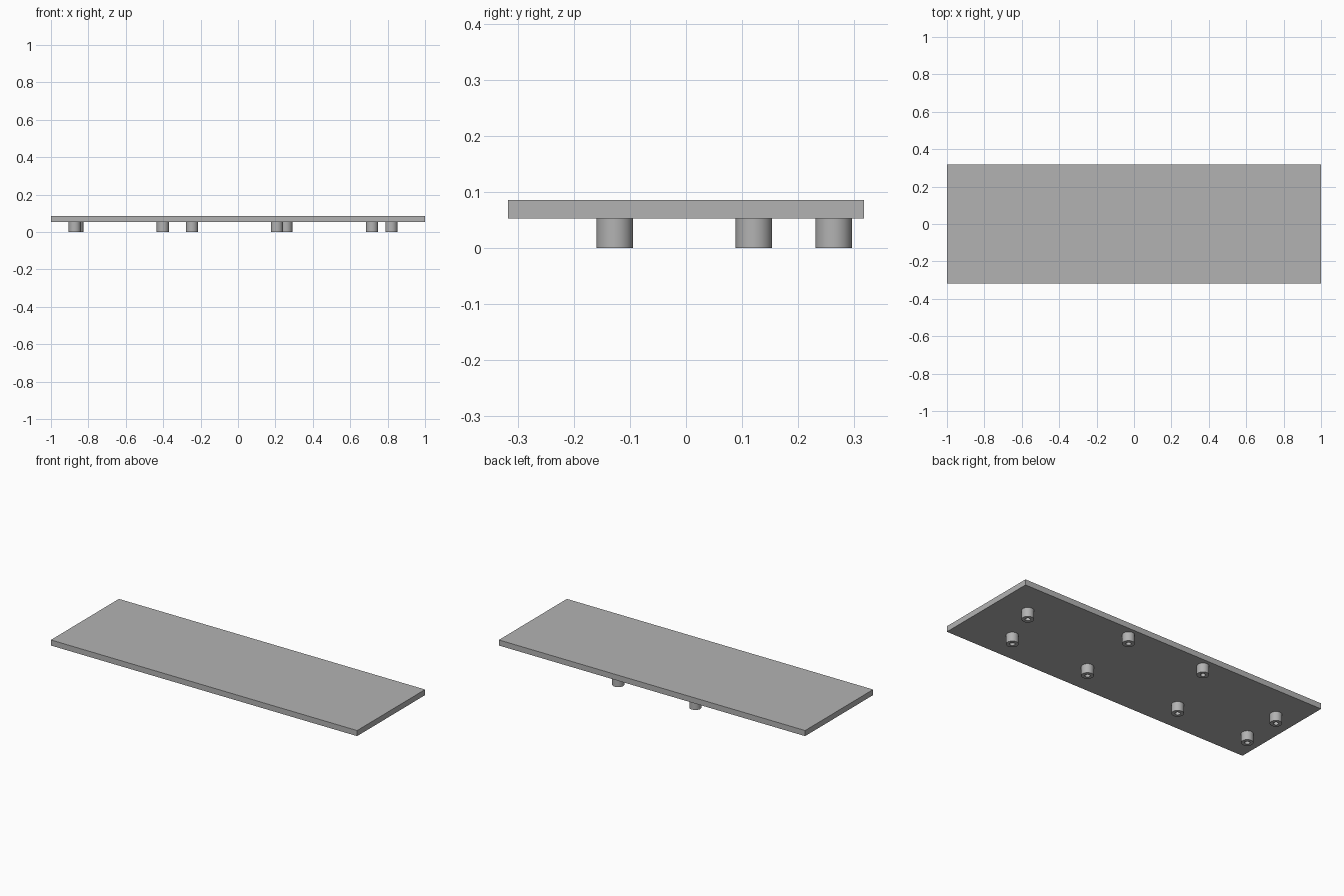
import bpy, bmesh, math

if "Cube" in bpy.data.objects:
    bpy.data.objects.remove(bpy.data.objects["Cube"])

PLATE_BOTTOM, PLATE_TOP = 0.053, 0.086
PEG_R, HOLE_R, SIDES = 0.0325, 0.014, 48

grey = bpy.data.materials.new("light grey")
grey.diffuse_color = (0.45, 0.45, 0.45, 1)
grey.use_nodes = True
grey.node_tree.nodes["Principled BSDF"].inputs["Base Color"].default_value = grey.diffuse_color


def finish(name, bm):
    bmesh.ops.recalc_face_normals(bm, faces=bm.faces[:])
    mesh = bpy.data.meshes.new(name)
    bm.to_mesh(mesh)
    bm.free()
    mesh.materials.append(grey)
    obj = bpy.data.objects.new(name, mesh)
    bpy.context.collection.objects.link(obj)
    return obj


# Flat rectangular board
bm = bmesh.new()
bmesh.ops.create_cube(bm, size=1)
bmesh.ops.scale(bm, verts=bm.verts[:], vec=(2.0, 0.634, PLATE_TOP - PLATE_BOTTOM))
bmesh.ops.translate(bm, verts=bm.verts[:], vec=(0, 0, (PLATE_BOTTOM + PLATE_TOP) / 2))
finish("board", bm)


# Hollow round peg: a closed wall profile spun around the peg axis
def peg(name, x, y):
    bm = bmesh.new()
    profile = [(HOLE_R, PLATE_BOTTOM), (HOLE_R, 0), (PEG_R, 0), (PEG_R, PLATE_BOTTOM)]
    rings = [[bm.verts.new((x + r * math.cos(2 * math.pi * i / SIDES),
                            y + r * math.sin(2 * math.pi * i / SIDES), z))
              for i in range(SIDES)] for r, z in profile]
    for k in range(4):
        a, b = rings[k], rings[(k + 1) % 4]
        for i in range(SIDES):
            j = (i + 1) % SIDES
            bm.faces.new((a[i], a[j], b[j], b[i]))
    obj = finish(name, bm)
    bpy.ops.object.select_all(action='DESELECT')
    obj.select_set(True)
    bpy.context.view_layer.objects.active = obj
    bpy.ops.object.shade_smooth_by_angle(angle=math.radians(30))


# Front row, back middle pair and back outer pair of pegs
rows = {
    "front_peg": (-0.127, (-0.873, -0.402, 0.208, 0.717)),
    "back_inner_peg": (0.263, (-0.246, 0.258)),
    "back_outer_peg": (0.121, (-0.859, 0.82)),
}
for label, (y, xs) in rows.items():
    for n, x in enumerate(xs, 1):
        peg(f"{label}_{n}", x, y)
